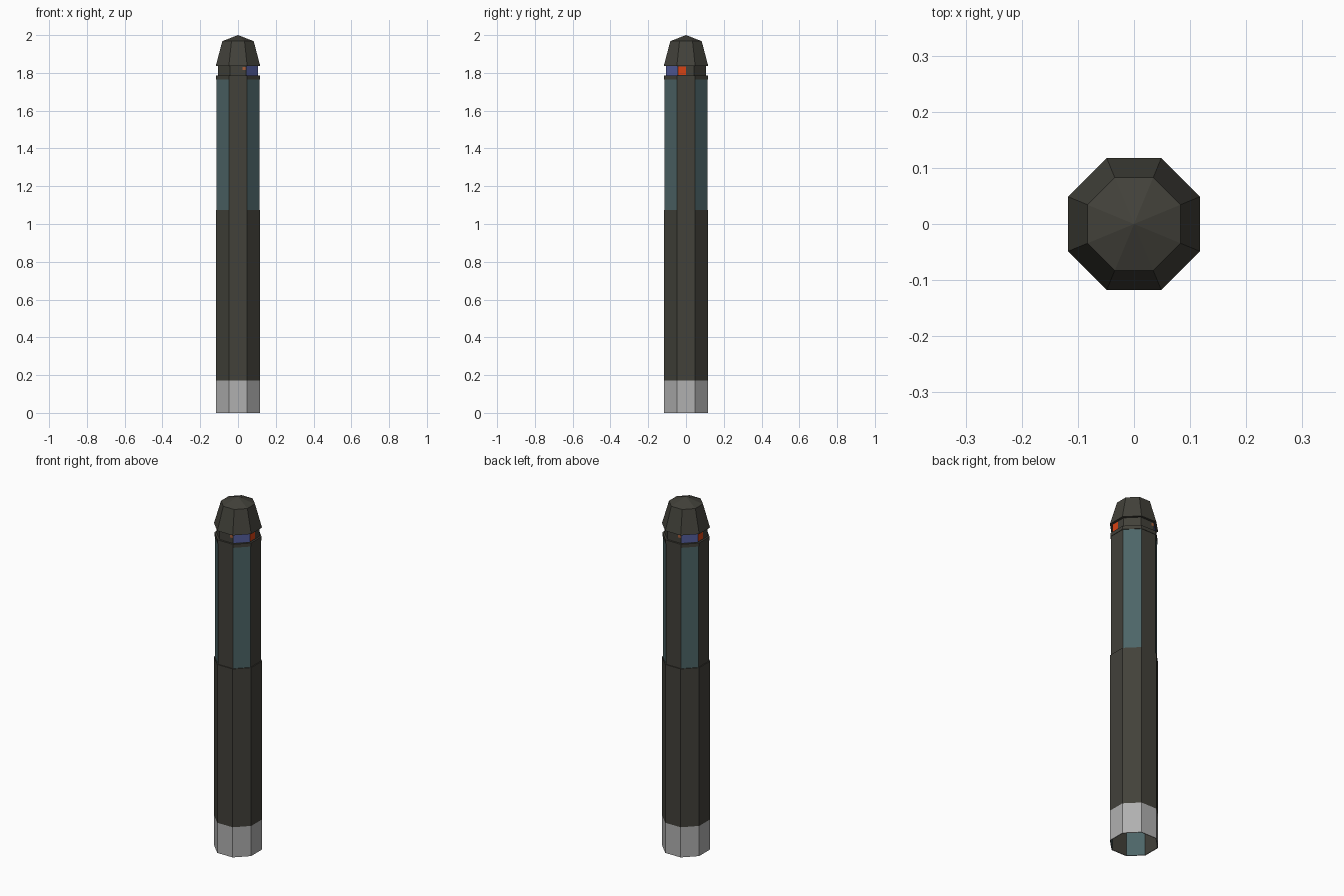
import bpy, bmesh, math
from mathutils import Vector

if "Cube" in bpy.data.objects:
    bpy.data.objects.remove(bpy.data.objects["Cube"])


def mat(name, srgb):
    m = bpy.data.materials.new(name)
    m.diffuse_color = tuple((c / 255 / 12.92) if c < 11 else ((c / 255 + 0.055) / 1.055) ** 2.4 for c in srgb) + (1,)
    m.use_nodes = True
    m.node_tree.nodes["Principled BSDF"].inputs["Base Color"].default_value = m.diffuse_color
    return m


DARK = mat("dark olive", (66, 65, 58))
TEAL = mat("dark teal", (77, 101, 103))
GREY = mat("light grey", (176, 176, 176))
BLUE = mat("slate blue", (84, 94, 158))
ORANGE = mat("orange red", (214, 66, 20))
BROWN = mat("brown", (165, 95, 60))


def octagon(name, rings, mats, rule=None):
    """Stack of octagonal rings given as (apothem, z); apothem 0 makes an apex."""
    bm = bmesh.new()
    loops = []
    for a, z in rings:
        if a == 0:
            loops.append([bm.verts.new((0, 0, z))] * 8)
            continue
        r = a / math.cos(math.pi / 8)
        loops.append([bm.verts.new((r * math.cos((i - 0.5) * math.pi / 4),
                                    r * math.sin((i - 0.5) * math.pi / 4), z)) for i in range(8)])
    for k in range(len(loops) - 1):
        lo, hi = loops[k], loops[k + 1]
        for i in range(8):
            j = (i + 1) % 8
            vs = list(dict.fromkeys([lo[i], lo[j], hi[j], hi[i]]))
            f = bm.faces.new(vs)
            if rule:
                f.material_index = rule(k, i)
    return finish(name, bm, mats)


def finish(name, bm, mats):
    me = bpy.data.meshes.new(name)
    bm.to_mesh(me)
    bm.free()
    for m in mats:
        me.materials.append(m)
    ob = bpy.data.objects.new(name, me)
    bpy.context.collection.objects.link(ob)
    return ob


def plate(name, side, apothem, u0, u1, z0, z1, m):
    """Thin coloured plate on one side of the octagon (side 0 faces +x)."""
    t = side * math.pi / 4
    n = Vector((math.cos(t), math.sin(t), 0))
    d = Vector((-n.y, n.x, 0))
    bm = bmesh.new()
    vs = [bm.verts.new(n * (apothem + 0.001) + d * u + Vector((0, 0, z)))
          for u, z in ((u0, z0), (u1, z0), (u1, z1), (u0, z1))]
    bm.faces.new(vs)
    return finish(name, bm, [m])


# Inner column, open below, with teal diagonal sides
octagon("inner_column", [(0.113, 0), (0.113, 1.765)], [DARK, TEAL], lambda k, i: i % 2)

# Rim above the panels, closed in towards the neck
octagon("upper_rim", [(0.113, 1.765), (0.1155, 1.765), (0.1155, 1.785), (0.105, 1.785)], [DARK])

# Outer casing with grey foot
octagon("outer_casing", [(0.113, 0), (0.1175, 0), (0.1175, 0.172), (0.1175, 1.075), (0.113, 1.075)],
        [DARK, GREY], lambda k, i: int(k < 2))

# Neck and cap
octagon("neck", [(0.105, 1.785), (0.105, 1.837)], [DARK])
octagon("cap", [(0, 1.837), (0.1175, 1.837), (0.083, 1.968), (0, 2.0)], [DARK])

# Coloured neck markings, repeated on the opposite side
for turn, tag in ((0, "right"), (4, "left")):
    plate("blue_mark_" + tag, 7 + turn, 0.105, -0.043, 0.043, 1.787, 1.836, BLUE)
    plate("orange_mark_" + tag, 0 + turn, 0.105, -0.043, 0.0, 1.79, 1.834, ORANGE)
    plate("brown_mark_" + tag, 6 + turn, 0.105, 0.025, 0.043, 1.815, 1.83, BROWN)
